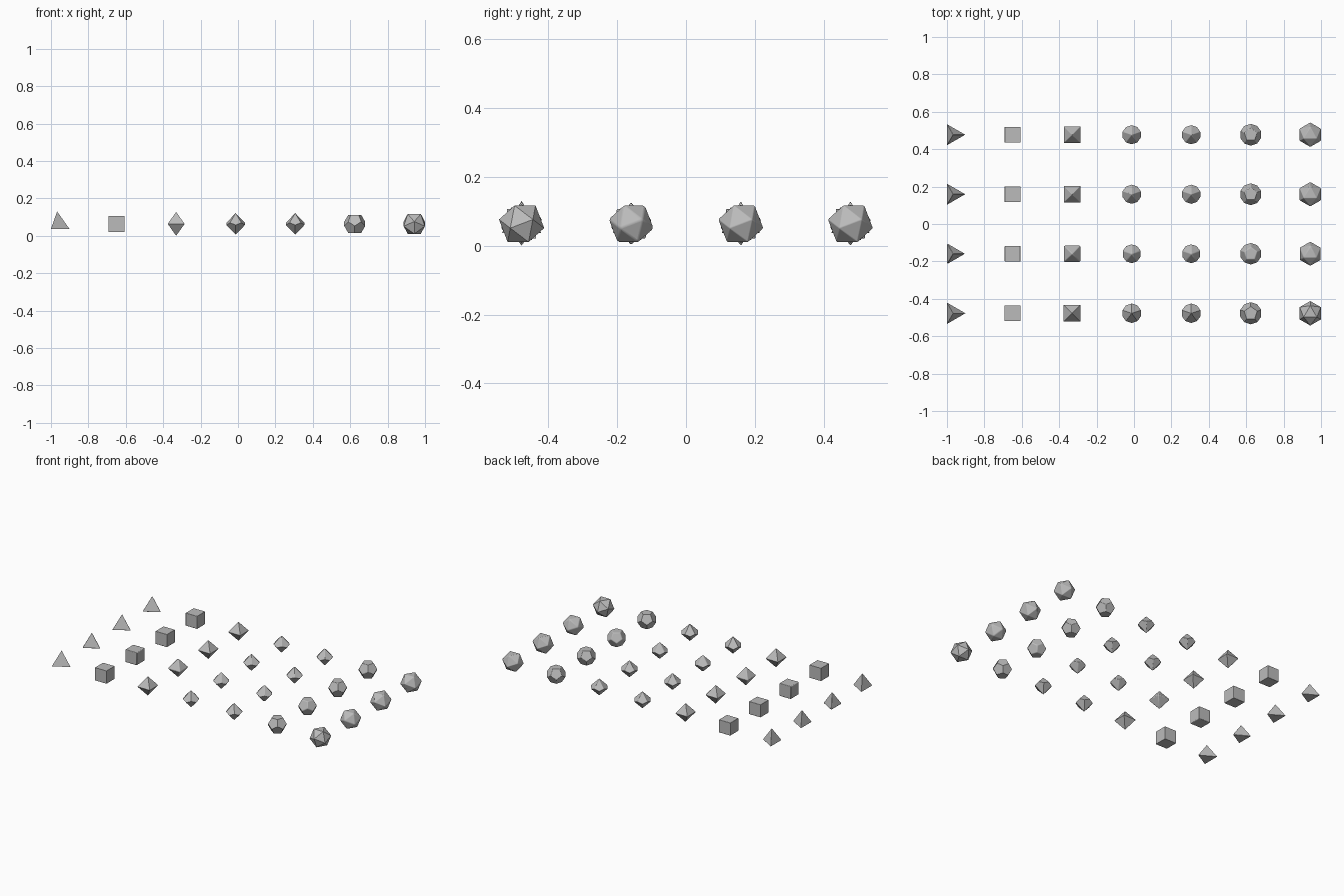
import bpy, bmesh
from math import sin, cos, radians, sqrt
from mathutils import Vector

cube = bpy.data.objects.get("Cube")
if cube:
    bpy.data.objects.remove(cube)

MM = 2 / 377.07          # model units per millimetre
SPACING = 60             # distance between neighbouring dice
CENTRE_Z = 12            # height of the dice centres

grey = bpy.data.materials.new("plain grey")
grey.use_nodes = True
grey.diffuse_color = (0.5, 0.5, 0.5, 1)
grey.node_tree.nodes["Principled BSDF"].inputs["Base Color"].default_value = (0.5, 0.5, 0.5, 1)


def ring(n, radius, z, start=90):
    """Corners of a regular polygon at height z."""
    angles = [radians(start + 360 * i / n) for i in range(n)]
    return [Vector((radius * cos(a), radius * sin(a), z)) for a in angles]


def with_opposites(points):
    return points + [-p for p in points]


# Corner points of each die, in millimetres
def four_sided():
    return ring(3, 12.4, -5, 0) + [Vector((0, 0, 12.5))]


def six_sided():
    return with_opposites(ring(4, 8 * sqrt(2), 8, 45))


def eight_sided():
    return ring(4, 12, 0, 45) + [Vector((0, 0, 12)), Vector((0, 0, -12))]


def ten_sided():
    tip = 10.8
    belt = tip * (1 - cos(radians(36))) / (1 + cos(radians(36)))
    return with_opposites(ring(5, 9.8, belt) + [Vector((0, 0, tip))])


def twelve_sided():
    edge = 9 / 1.1135
    return with_opposites(ring(5, 0.8507 * edge, 9)
                          + ring(5, 1.3764 * edge, 0.2629 * edge))


def twenty_sided():
    edge = 20 / 1.5115
    return with_opposites(ring(3, 0.5774 * edge, 10)
                          + ring(3, 0.9342 * edge, 0.1784 * edge, 270))


def make_die(name, points, location, bevel):
    bm = bmesh.new()
    for p in points:
        bm.verts.new(p * MM)
    bmesh.ops.convex_hull(bm, input=bm.verts[:])
    # merge coplanar triangles into whole faces
    bmesh.ops.dissolve_limit(bm, angle_limit=radians(2), verts=bm.verts[:], edges=bm.edges[:])
    bmesh.ops.recalc_face_normals(bm, faces=bm.faces[:])
    mesh = bpy.data.meshes.new(name)
    bm.to_mesh(mesh)
    bm.free()
    mesh.materials.append(grey)
    die = bpy.data.objects.new(name, mesh)
    die.location = location
    bpy.context.collection.objects.link(die)
    if bevel:
        mod = die.modifiers.new("rounded edges", 'BEVEL')
        mod.width = bevel * MM
        mod.segments = 3
        mod.limit_method = 'NONE'
        bpy.ops.object.select_all(action='DESELECT')
        die.select_set(True)
        bpy.context.view_layer.objects.active = die
        bpy.ops.object.shade_smooth_by_angle(angle=radians(35))


columns = [("four_sided_die", four_sided), ("six_sided_die", six_sided),
           ("eight_sided_die", eight_sided), ("ten_sided_die", ten_sided),
           ("tens_die", ten_sided), ("twelve_sided_die", twelve_sided),
           ("twenty_sided_die", twenty_sided)]
rows = [("sharp", 0), ("rounded", 0.8), ("soft", 0.4), ("smooth", 0.4)]

# Grid of dice: one kind per column, one edge finish per row
first_x = -1 + 6.2 * MM
for r, (finish, bevel) in enumerate(rows):
    for c, (kind, shape) in enumerate(columns):
        place = (first_x + c * SPACING * MM, (r - 1.5) * SPACING * MM, CENTRE_Z * MM)
        make_die(finish + "_" + kind, shape(), place, bevel)
